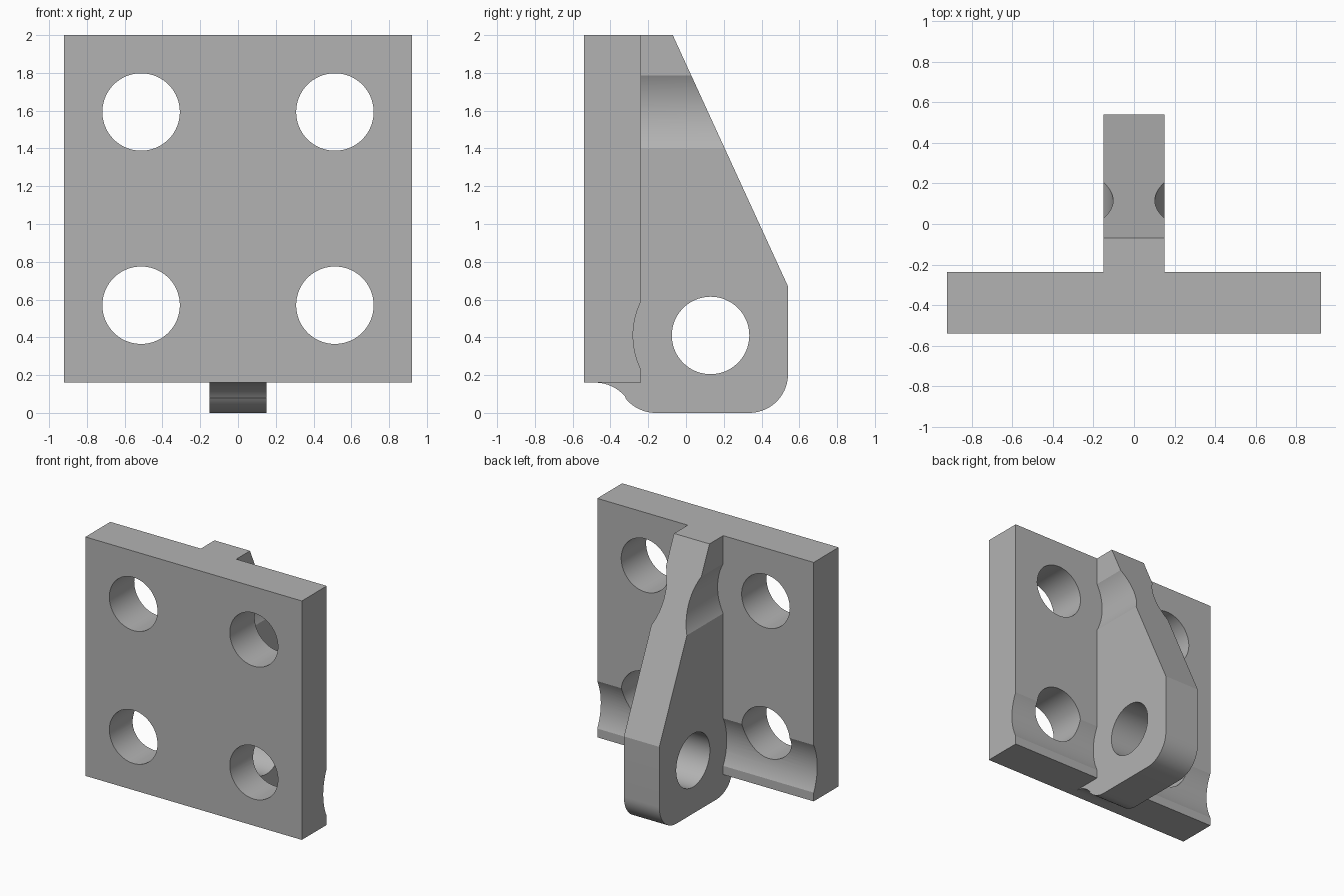
import bpy, bmesh
from math import cos, sin, radians
from mathutils import Matrix

cube = bpy.data.objects.get("Cube")
if cube:
    bpy.data.objects.remove(cube, do_unlink=True)

grey = bpy.data.materials.new("plain_grey")
grey.use_nodes = True
colour = (0.45, 0.45, 0.45, 1)
grey.diffuse_color = colour
grey.node_tree.nodes["Principled BSDF"].inputs["Base Color"].default_value = colour

HOLE = 0.205            # bolt and pin hole radius
RELIEF = 0.41           # clearance groove radius
PIN = (0.13, 0.41)      # pin axis in y, z
BOLT_X, BOLT_Z = 0.513, (0.57, 1.593)


def add_object(name, bm):
    bmesh.ops.recalc_face_normals(bm, faces=bm.faces)
    mesh = bpy.data.meshes.new(name)
    bm.to_mesh(mesh)
    bm.free()
    mesh.materials.append(grey)
    obj = bpy.data.objects.new(name, mesh)
    bpy.context.collection.objects.link(obj)
    return obj


def extrude_x(name, profile, half):
    """Extrude a y, z profile symmetrically along x."""
    bm = bmesh.new()
    face = bm.faces.new([bm.verts.new((-half, y, z)) for y, z in profile])
    moved = bmesh.ops.extrude_face_region(bm, geom=[face])["geom"]
    verts = [v for v in moved if isinstance(v, bmesh.types.BMVert)]
    bmesh.ops.translate(bm, verts=verts, vec=(2 * half, 0, 0))
    return add_object(name, bm)


def cylinder(name, radius, axis, centre):
    bm = bmesh.new()
    turn = Matrix.Rotation(radians(90), 4, "Y" if axis == "x" else "X")
    bmesh.ops.create_cone(bm, cap_ends=True, segments=96, radius1=radius, radius2=radius,
                          depth=3, matrix=Matrix.Translation(centre) @ turn)
    return add_object(name, bm)


def combine(obj, other, operation="DIFFERENCE"):
    mod = obj.modifiers.new("combine", "BOOLEAN")
    mod.operation, mod.solver, mod.object = operation, "EXACT", other
    graph = bpy.context.evaluated_depsgraph_get()
    mesh = bpy.data.meshes.new_from_object(obj.evaluated_get(graph))
    obj.modifiers.clear()
    obj.data = mesh
    bpy.data.objects.remove(other, do_unlink=True)


def arc(y, z, start, end, radius=HOLE, steps=14):
    angles = [radians(start + (end - start) * i / steps) for i in range(steps + 1)]
    return [(y + radius * cos(a), z + radius * sin(a)) for a in angles]


# Mounting plate with a pin clearance groove and four bolt holes
plate = extrude_x("mounting_bracket", [(-0.54, 0.16), (-0.237, 0.16), (-0.237, 2), (-0.54, 2)], 0.922)
combine(plate, cylinder("pin_clearance", RELIEF, "x", (0, *PIN)))
for x in (-BOLT_X, BOLT_X):
    for z in BOLT_Z:
        combine(plate, cylinder("bolt_hole", HOLE, "y", (x, 0, z)))

# Tapered lug with rounded foot
profile = [(-0.4, 2), (-0.07, 2), (0.54, 0.67)]
profile += arc(0.335, HOLE, 0, -90)
profile += arc(-0.16, HOLE, 270, 218)
profile += arc(-0.48, -0.045, 38, 90)
profile += [(-0.48, 0.3), (-0.4, 0.3)]
lug = extrude_x("lug", profile, 0.151)
combine(lug, cylinder("pin_hole", HOLE, "x", (0, *PIN)))

# Bolt head clearance scallops on both sides of the lug
for x in (-BOLT_X, BOLT_X):
    combine(lug, cylinder("bolt_clearance", RELIEF, "y", (x, 0, BOLT_Z[1])))

combine(plate, lug, "UNION")
plate.data.materials.clear()
plate.data.materials.append(grey)
for poly in plate.data.polygons:
    poly.material_index = 0

# Smooth the curved surfaces, keep the edges crisp
bpy.ops.object.select_all(action="DESELECT")
plate.select_set(True)
bpy.context.view_layer.objects.active = plate
bpy.ops.object.shade_smooth_by_angle(angle=radians(20))
